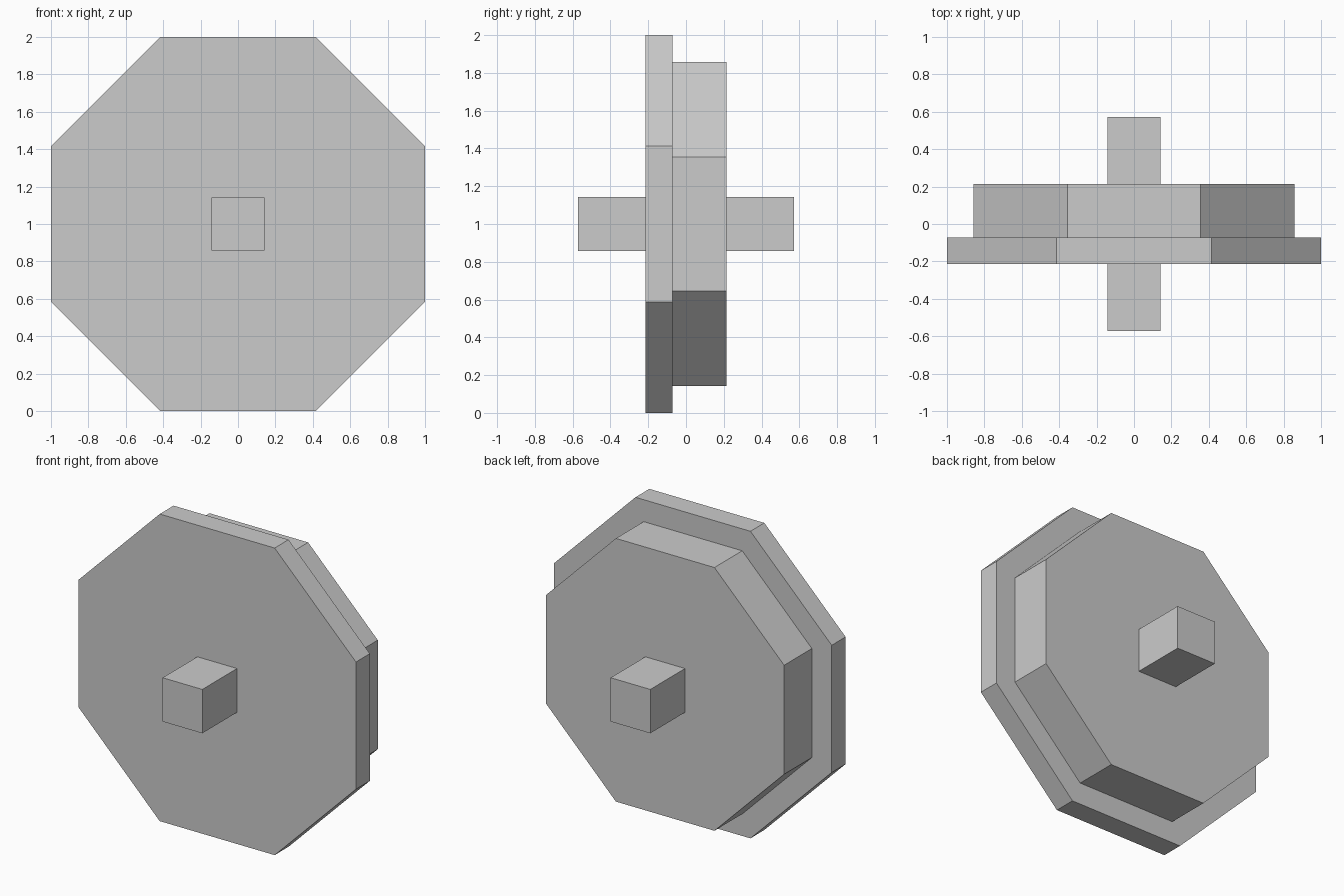
import bpy
import math
from mathutils import Matrix

cube = bpy.data.objects.get("Cube")
if cube:
    bpy.data.objects.remove(cube, do_unlink=True)

UNIT = 1 / 7        # modelling grid step
CENTRE_Z = 1.0

# Single flat colour
grey = bpy.data.materials.new("plain_grey")
grey.use_nodes = True
colour = (0.6, 0.6, 0.6, 1)
grey.diffuse_color = colour
grey.node_tree.nodes["Principled BSDF"].inputs["Base Color"].default_value = colour


def prism(name, sides, apothem, y_front, y_back):
    """Flat-sided prism lying along y, with a flat side facing up."""
    bpy.ops.mesh.primitive_cylinder_add(
        vertices=sides,
        radius=apothem / math.cos(math.pi / sides),
        depth=y_back - y_front,
        location=(0, 0, 0),
    )
    obj = bpy.context.object
    obj.name = obj.data.name = name
    turn = Matrix.Rotation(math.pi / sides, 4, "Z")
    obj.data.transform(Matrix.Rotation(math.pi / 2, 4, "X") @ turn)
    obj.location = (0, (y_front + y_back) / 2, CENTRE_Z)
    obj.data.materials.append(grey)
    return obj


# Wide thin rim on the front, thicker tread behind it, square axle through both
prism("wheel_flange", 8, 7 * UNIT, -1.5 * UNIT, -0.5 * UNIT)
prism("wheel_tread", 8, 6 * UNIT, -0.5 * UNIT, 1.5 * UNIT)
prism("axle", 4, UNIT, -4 * UNIT, 4 * UNIT)
